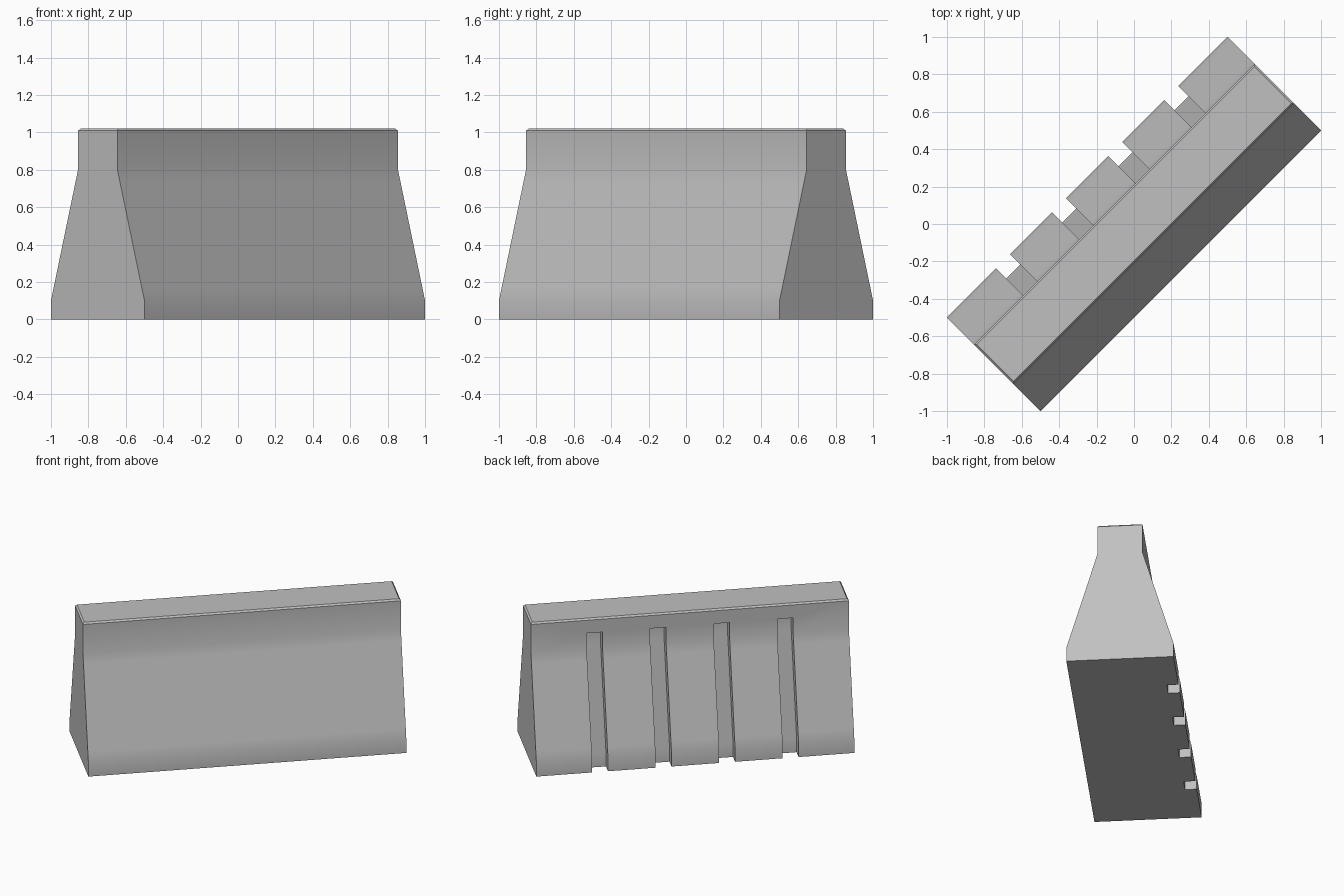
import bpy, bmesh, math

cube = bpy.data.objects.get("Cube")
if cube:
    bpy.data.objects.remove(cube, do_unlink=True)

HALF_LEN, BASE, NECK, HEIGHT = 1.0607, 0.3536, 0.149, 1.02
GROOVE_DEPTH, GROOVE_WIDTH, GROOVE_GAP, GROOVE_TOP = 0.077, 0.106, 0.424, 0.915

concrete = bpy.data.materials.new("concrete grey")
concrete.use_nodes = True
grey = (0.53, 0.53, 0.53, 1)
concrete.diffuse_color = grey
concrete.node_tree.nodes["Principled BSDF"].inputs["Base Color"].default_value = grey


def add_prism(bm, outline, x0, x1):
    """Extrude a (y, z) outline along x."""
    near = bm.faces.new([bm.verts.new((x0, y, z)) for y, z in outline])
    out = bmesh.ops.extrude_face_region(bm, geom=[near])
    moved = [v for v in out["geom"] if isinstance(v, bmesh.types.BMVert)]
    bmesh.ops.translate(bm, verts=moved, vec=(x1 - x0, 0, 0))


def make_object(name, bm):
    bmesh.ops.recalc_face_normals(bm, faces=bm.faces)
    mesh = bpy.data.meshes.new(name)
    bm.to_mesh(mesh)
    bm.free()
    mesh.materials.append(concrete)
    obj = bpy.data.objects.new(name, mesh)
    bpy.context.collection.objects.link(obj)
    return obj


def side_y(z):
    """Half width of the barrier at height z."""
    t = min(max((z - 0.1) / 0.7, 0), 1)
    return BASE + (NECK - BASE) * t


# Barrier body: foot, sloped flank and straight neck, with a chamfered top
levels = [0, 0.1, 0.17, 0.73, 0.8, HEIGHT]
right = [(side_y(z), z) for z in levels]
body = bmesh.new()
add_prism(body, right + [(-y, z) for y, z in reversed(right)], -HALF_LEN, HALF_LEN)
rim = [e for e in body.edges if all(v.co.z > HEIGHT - 0.001 for v in e.verts)]
bmesh.ops.bevel(body, geom=rim, offset=0.011, segments=1, affect="EDGES")
barrier = make_object("barrier_body", body)

# Four grooves that follow the flank on the back
floor = [(side_y(z) - GROOVE_DEPTH, z) for z in (-0.1, 0.1, 0.8, GROOVE_TOP)]
cut = bmesh.new()
for i in range(4):
    x = (i - 1.5) * GROOVE_GAP
    add_prism(cut, floor + [(0.6, GROOVE_TOP), (0.6, -0.1)],
              x - GROOVE_WIDTH / 2, x + GROOVE_WIDTH / 2)
cutter = make_object("groove_cutter", cut)
cutter.hide_render = True

mod = barrier.modifiers.new("grooves", "BOOLEAN")
mod.operation = "DIFFERENCE"
mod.solver = "EXACT"
mod.object = cutter
bpy.ops.object.select_all(action="DESELECT")
barrier.select_set(True)
bpy.context.view_layer.objects.active = barrier
bpy.ops.object.modifier_apply(modifier=mod.name)
bpy.data.objects.remove(cutter, do_unlink=True)

# Smooth flanks, sharp corners, and the diagonal placement
bpy.ops.object.shade_smooth_by_angle(angle=math.radians(30))
barrier.rotation_euler.z = math.radians(45)
